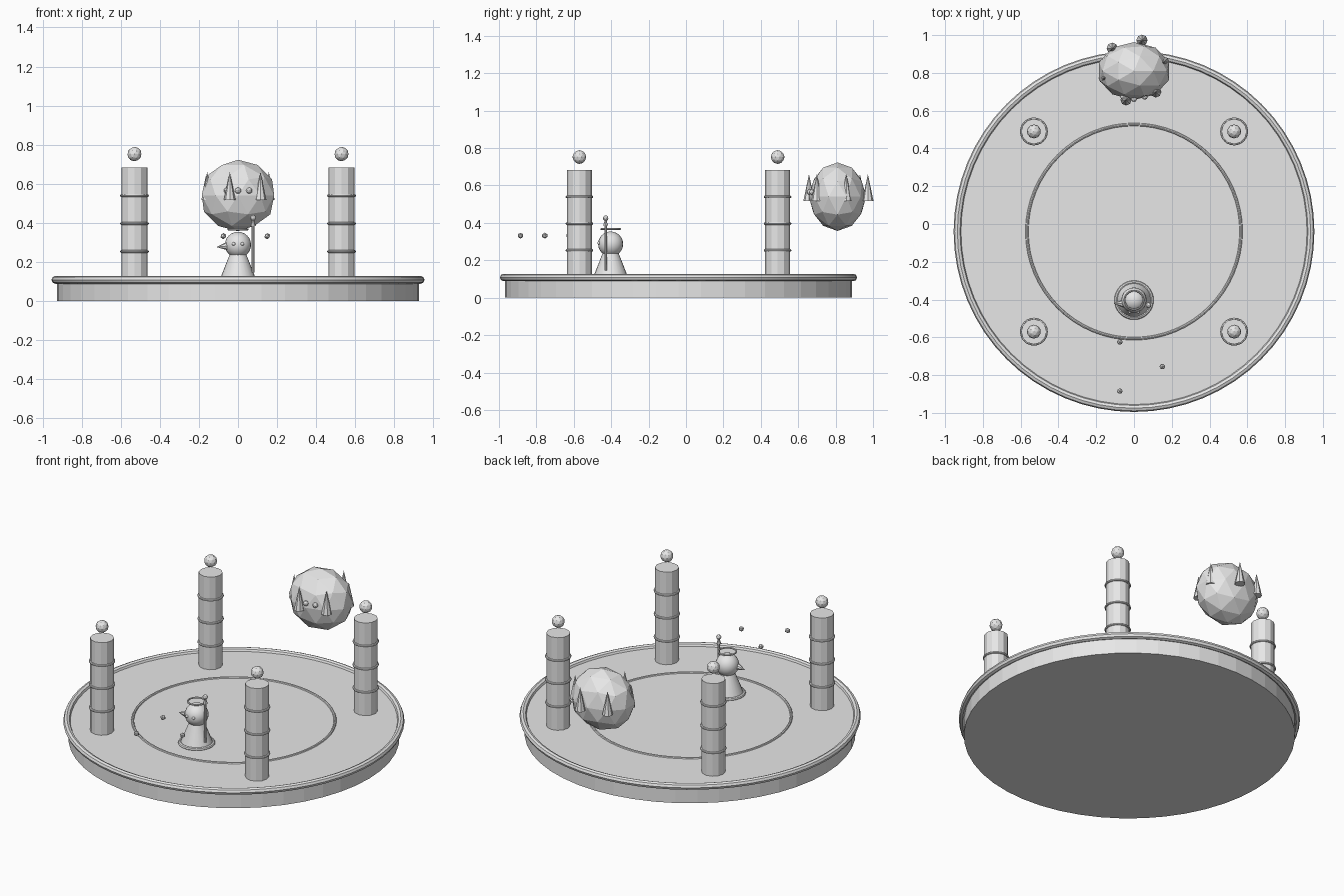
import bpy
import math
from mathutils import Vector

old = bpy.data.objects.get("Cube")
if old:
    bpy.data.objects.remove(old, do_unlink=True)

GREY = (0.8, 0.8, 0.8, 1.0)
stone = bpy.data.materials.new("light_grey")
stone.use_nodes = True
stone.diffuse_color = GREY
stone.node_tree.nodes["Principled BSDF"].inputs["Base Color"].default_value = GREY

CY = -0.04      # centre of the platform in y
FLOOR = 0.11    # height of the platform's upper face


def finish(name, smooth=False):
    ob = bpy.context.object
    ob.name = name
    ob.data.materials.append(stone)
    if smooth:
        bpy.ops.object.shade_smooth_by_angle(angle=math.radians(40))
    return ob


def cone(name, base, r1, r2, height, sides, smooth=False, axis=(0, 0, 1)):
    """Cylinder or cone standing on its base point, pointing along axis."""
    axis = Vector(axis)
    rot = axis.to_track_quat("Z", "Y").to_euler()
    bpy.ops.mesh.primitive_cone_add(vertices=sides, radius1=r1, radius2=r2, depth=height,
                                    location=Vector(base) + axis * height / 2, rotation=rot)
    return finish(name, smooth)


def ring(name, centre, major, minor, sides, smooth=True):
    bpy.ops.mesh.primitive_torus_add(major_radius=major, minor_radius=minor, location=centre,
                                     major_segments=sides, minor_segments=8)
    return finish(name, smooth)


def ball(name, centre, radius, level=2, smooth=False):
    bpy.ops.mesh.primitive_ico_sphere_add(subdivisions=level, radius=radius, location=centre)
    return finish(name, smooth)


# Round platform with raised rim and inlaid circle
cone("platform", (0, CY, 0), 0.927, 0.927, FLOOR, 48)
ring("platform_rim", (0, CY, 0.108), 0.935, 0.02, 64)
ring("floor_circle", (0, CY, FLOOR), 0.567, 0.008, 64)

# Four banded pillars with floating orbs
for sx, side in ((-1, "right"), (1, "left")):
    for sy, end in ((-1, "front"), (1, "back")):
        x, y = sx * 0.53, CY + sy * 0.53
        tag = f"{end}_{side}"
        cone(f"pillar_{tag}", (x, y, FLOOR), 0.067, 0.067, 0.572, 12)
        for i in range(1, 4):
            ring(f"pillar_band_{tag}_{i}", (x, y, FLOOR + i * 0.143), 0.067, 0.007, 24)
        ball(f"pillar_orb_{tag}", (x, y, 0.752), 0.037)

# Floating faceted boulder creature with spikes and eyes
BY = 0.81
boulder = ball("boulder_body", (0, BY, 0.54), 1.0)
boulder.scale = (0.195, 0.153, 0.183)
for i in range(6):
    a = math.radians(15 + 60 * i)
    spot = (0.163 * math.cos(a), BY + 0.005 + 0.163 * math.sin(a), 0.518)
    cone(f"boulder_spike_{i + 1}", spot, 0.03, 0, 0.143, 8)
for i in (-1, 0, 1):
    ball(f"boulder_eye_{i + 2}", (i * 0.057, 0.662 + abs(i) * 0.012, 0.565), 0.016)

# Robed figure
FY = -0.403
cone("robe", (0, FY, FLOOR), 0.093, 0.04, 0.135, 24, True)
ring("robe_hem", (0, FY, FLOOR + 0.003), 0.093, 0.011, 32)
bpy.ops.mesh.primitive_uv_sphere_add(segments=20, ring_count=12, radius=0.067,
                                     location=(0, FY, 0.287))
finish("head", True)
for sx, side in ((-1, "right"), (1, "left")):
    ball(f"eye_{side}", (sx * 0.022, FY - 0.062, 0.292), 0.009, 2, True)
ring("halo", (0, FY, 0.367), 0.05, 0.005, 32)
cone("side_point", (-0.057, FY - 0.018, 0.281), 0.021, 0, 0.053, 8, axis=(-1, 0, -0.1))

# Staff
SX, SY = 0.077, -0.43
cone("staff", (SX, SY, 0.145), 0.007, 0.007, 0.27, 8, True)
cone("staff_collar", (SX, SY, 0.385), 0.014, 0.004, 0.03, 8)
ball("staff_orb", (SX, SY, 0.425), 0.015)

# Three small motes hovering in a triangle
for i in range(3):
    a = math.radians(120 * i)
    ball(f"mote_{i + 1}", (0.15 * math.cos(a), -0.755 + 0.15 * math.sin(a), 0.332), 0.016, 1)
